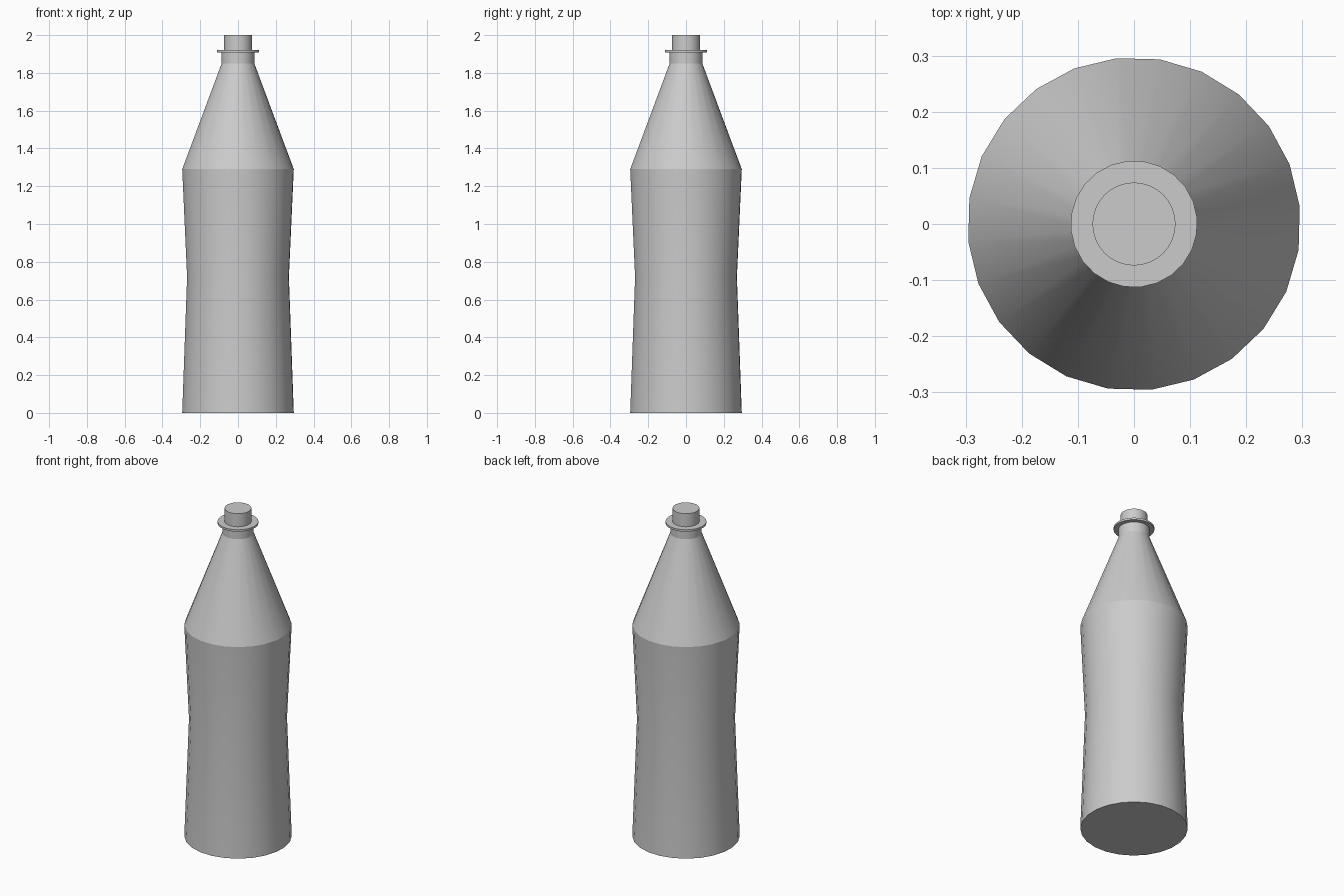
import bpy, math

if "Cube" in bpy.data.objects:
    bpy.data.objects.remove(bpy.data.objects["Cube"])

grey = bpy.data.materials.new("light_grey")
grey.diffuse_color = (0.6, 0.6, 0.6, 1)
grey.use_nodes = True
grey.node_tree.nodes["Principled BSDF"].inputs["Base Color"].default_value = grey.diffuse_color


def lathe(name, profile, sides, turn=0.0, angle=30):
    """Revolve a (radius, height) profile around z and close both ends."""
    verts, faces = [], []
    for r, z in profile:
        for i in range(sides):
            a = math.radians(turn) + 2 * math.pi * i / sides
            verts.append((r * math.cos(a), r * math.sin(a), z))
    for k in range(len(profile) - 1):
        for i in range(sides):
            j = (i + 1) % sides
            a, b = k * sides, (k + 1) * sides
            faces.append((a + i, a + j, b + j, b + i))
    last = (len(profile) - 1) * sides
    faces.append(tuple(reversed(range(sides))))
    faces.append(tuple(range(last, last + sides)))
    mesh = bpy.data.meshes.new(name)
    mesh.from_pydata(verts, [], faces)
    mesh.materials.append(grey)
    obj = bpy.data.objects.new(name, mesh)
    bpy.context.collection.objects.link(obj)
    bpy.ops.object.select_all(action='DESELECT')
    obj.select_set(True)
    bpy.context.view_layer.objects.active = obj
    bpy.ops.object.shade_smooth_by_angle(angle=math.radians(angle))
    return obj


# Waisted body, sloping shoulder and short neck
lathe("bottle_body", [(0.297, 0), (0.271, 0.72), (0.297, 1.29),
                      (0.087, 1.85), (0.087, 1.91)], 24, 6, 20)
# Thin collar under the cap
lathe("neck_collar", [(0.113, 1.908), (0.113, 1.92)], 24, 6)
# Plain cylindrical cap
lathe("cap", [(0.074, 1.92), (0.074, 2.0)], 32)
